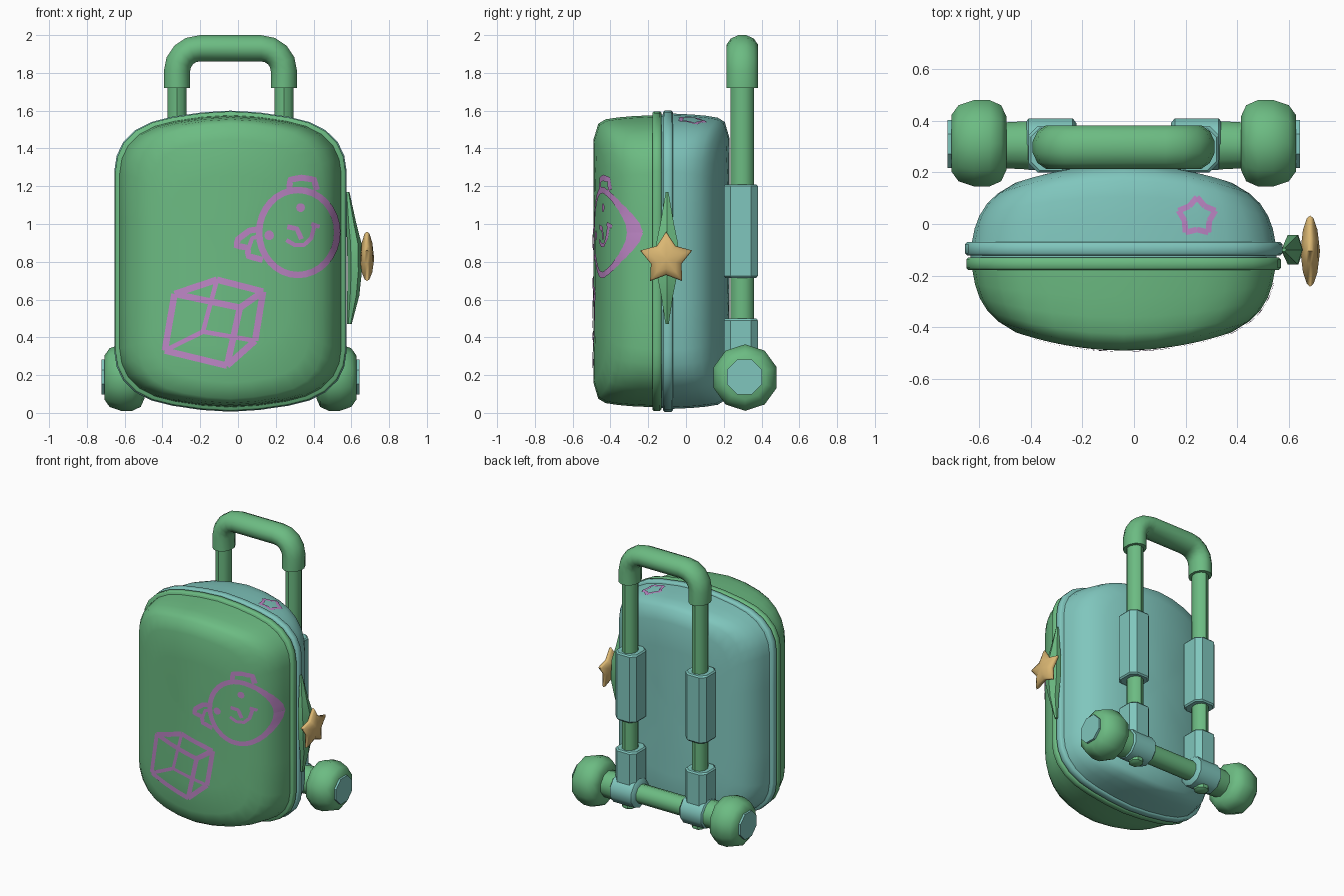
import bpy, bmesh, math
from mathutils import Vector
from mathutils.bvhtree import BVHTree

if "Cube" in bpy.data.objects:
    bpy.data.objects.remove(bpy.data.objects["Cube"])

CX = -0.04          # centre of the case in x
V = Vector


def material(name, rgb):
    m = bpy.data.materials.new(name)
    m.diffuse_color = (*rgb, 1)
    m.use_nodes = True
    m.node_tree.nodes["Principled BSDF"].inputs["Base Color"].default_value = m.diffuse_color
    return m


GREEN = material("green", (0.15, 0.50, 0.225))
TEAL = material("teal", (0.215, 0.565, 0.51))
PINK = material("pink", (0.51, 0.24, 0.56))
GOLD = material("gold", (0.70, 0.47, 0.17))


def finish(bm, name, mat, angle=40):
    """Turn a bmesh into an object, smooth except over sharp edges."""
    bm.normal_update()
    for f in bm.faces:
        f.smooth = True
    for e in bm.edges:
        e.smooth = e.is_boundary or e.calc_face_angle(0) < math.radians(angle)
    me = bpy.data.meshes.new(name)
    bm.to_mesh(me)
    bm.free()
    me.materials.append(mat)
    ob = bpy.data.objects.new(name, me)
    bpy.context.collection.objects.link(ob)
    return ob


def loft(name, rings, mat, angle=40):
    """Skin closed rings; a one-point ring becomes a fan, other ends are capped."""
    bm = bmesh.new()
    rs = [[bm.verts.new(p) for p in r] for r in rings]
    for a, b in zip(rs, rs[1:]):
        n = max(len(a), len(b))
        for i in range(n):
            j = (i + 1) % n
            if len(a) == 1:
                bm.faces.new((a[0], b[j], b[i]))
            elif len(b) == 1:
                bm.faces.new((a[i], a[j], b[0]))
            else:
                bm.faces.new((a[i], a[j], b[j], b[i]))
    for r in (rs[0], rs[-1]):
        if len(r) > 2:
            bm.faces.new(r)
    bmesh.ops.recalc_face_normals(bm, faces=bm.faces)
    return finish(bm, name, mat, angle)


def ellipse(c, u, v, n, phase=0.5):
    return [c + u * math.cos(2 * math.pi * (i + phase) / n)
            + v * math.sin(2 * math.pi * (i + phase) / n) for i in range(n)]


def lathe_x(name, profile, y, z, mat, n, angle=40):
    """Revolve (x, radius) pairs around an axis along x."""
    loft(name, [ellipse(V((x, y, z)), V((0, r, 0)), V((0, 0, r)), n) for x, r in profile], mat, angle)


def prism(name, x, y, levels, mat, n=10):
    """Upright tube from (z, half x, half y) levels."""
    loft(name, [ellipse(V((x, y, z)), V((a, 0, 0)), V((0, b, 0)), n) for z, a, b in levels], mat)


def block(name, x, y, z0, z1, hx, hy, mat, c=0.035):
    """Upright box with chamfered corners and ends."""
    def ring(z, s):
        a, b = hx - s, hy - s
        return [V((x + px, y + py, z)) for px, py in (
            (a, b - c), (a - c, b), (c - a, b), (-a, b - c), (-a, c - b), (c - a, -b), (a - c, -b), (a, c - b))]
    loft(name, [ring(z0, .008), ring(z0 + .01, 0), ring(z1 - .01, 0), ring(z1, .008)], mat, 30)


# Case outline: one quadrant, mirrored four ways
Q = [(1, .3), (1, .6), (.98, .7), (.925, .79), (.82, .87), (.68, .925), (.5, .96), (.25, .988), (0, 1)]
UP = Q + [(-x, z) for x, z in reversed(Q[:-1])]
OUT = UP + [(x, -z) for x, z in reversed(UP)]


def outline(hx, hz, y):
    return [V((CX + x * hx, y(x * hx) if callable(y) else y, .803 + z * hz)) for x, z in OUT]


def shell(name, hx, hz, base, top, mat):
    """Half of the case: a rounded lid bulging across its width."""
    s = 1 if top > base else -1
    rings = [outline(hx, hz, base)]
    for dx, dz, t in ((.012, .005, .35), (.03, .012, .6), (.06, .022, .8), (.1, .045, .92),
                      (.17, .13, 1), (.28, .32, 1), (.42, .55, 1)):
        rings.append(outline(hx - dx, hz - dz, lambda x: base + t * (top - s * .4 * x * x - base)))
    rings.append([V((CX, top, .803))])
    return loft(name, rings, mat, 50)


front = shell("front_shell", .588, .773, -.17, -.49, GREEN)
back = shell("back_shell", .59, .782, -.08, .23, TEAL)


# Rims and the seam between the halves
def rim(name, hx, hz, y0, y1, mat, b=.008):
    loft(name, [outline(hx - b, hz - b, y0), outline(hx, hz, y0 + b),
                outline(hx, hz, y1 - b), outline(hx - b, hz - b, y1)], mat, 50)


rim("front_rim", .61, .793, -.178, -.13, GREEN)
rim("seam", .593, .778, -.14, -.11, TEAL, .002)
rim("back_rim", .615, .797, -.122, -.07, TEAL)

# Handle posts, sleeves and axle brackets on both sides
HX, HY, AY, AZ = .283, .298, .31, .19
for side, s in (("left", -1), ("right", 1)):
    x = CX + s * HX
    prism("handle_post_" + side, x, HY, [(.2, .053, .062), (1.78, .053, .062)], GREEN)
    block("upper_sleeve_" + side, x, .29, .715, 1.21, .085, .09, TEAL)
    block("lower_sleeve_" + side, x, .29, .22, .5, .085, .09, TEAL)
    lathe_x("axle_bracket_" + side, [(x - .1, .085), (x - .085, .105), (x + .085, .105), (x + .1, .085)],
            AY, AZ, TEAL, 10)
    prism("post_foot_" + side, x, AY, [(.065, .035, .035), (.075, .05, .05), (.12, .05, .05)], GREEN, 8)
    # Wheels with hub caps
    W = [(.455, .11), (.475, .155), (.52, .176), (.58, .176), (.64, .155), (.668, .115)]
    lathe_x("wheel_" + side, [(CX + s * a, r) for a, r in W], AY + .003, .187, GREEN, 10, 50)
    lathe_x("hub_cap_" + side, [(CX + s * .64, .1), (CX + s * .683, .1)], AY, AZ, TEAL, 8)
    lathe_x("axle_end_" + side, [(CX + s * .34, .1), (CX + s * .47, .093)], AY - .005, AZ, GREEN, 10)
lathe_x("axle", [(CX - .4, .068), (CX + .4, .068)], AY, AZ, GREEN, 10)

# Grip swept along a U-shaped path
half = [(-HX, 1.72, 0)] + [(-.163 - .12 * math.cos(a), 1.81 + .12 * math.sin(a), a)
                           for a in (math.pi / 2 * i / 4 for i in range(5))]
path = half + [(-x, z, math.pi - a) for x, z, a in reversed(half)]
loft("grip", [ellipse(V((CX + x, HY, z)), V((-math.cos(a), 0, math.sin(a))) * .072, V((0, .087, 0)), 12)
              for x, z, a in path], GREEN, 50)

# Zip pull on the right side with its star charm
loft("zip_pull", [ellipse(V((x, -.1, z)), V((hx, 0, 0)), V((0, hy, 0)), 6, 0) for z, x, hx, hy in (
    (1.17, .58, .01, .008), (1.0, .60, .027, .042), (.9, .615, .038, .066), (.75, .618, .038, .066),
    (.62, .61, .032, .036), (.47, .59, .012, .01))], GREEN, 30)


def star_points(ro, ri):
    return [(r * math.sin(math.pi * i / 5), r * math.cos(math.pi * i / 5))
            for i in range(10) for r in [ri if i % 2 else ro]]


def star_ring(k, x):
    return [V((x, -.105 + k * a, .815 + k * b)) for a, b in star_points(.145, .085)]


loft("star_charm", [[V((.645, -.105, .815))], star_ring(.6, .655), star_ring(.92, .67), star_ring(1, .683),
                    star_ring(.92, .696), star_ring(.6, .711), [V((.721, -.105, .815))]], GOLD, 60)


# Painted doodles: thin ribbons projected on the shells
class Doodle:
    def __init__(self, target, place, ray):
        me = target.data
        self.tree = BVHTree.FromPolygons([v.co for v in me.vertices], [p.vertices for p in me.polygons])
        self.place, self.ray, self.bm = place, V(ray), bmesh.new()

    def vert(self, p):
        hit, n, _, _ = self.tree.ray_cast(self.place(p), self.ray)
        return self.bm.verts.new(hit + n * .005) if hit else None

    def face(self, vs):
        if all(vs):
            f = self.bm.faces.new(vs)
            f.normal_update()
            if f.normal.dot(self.ray) > 0:
                f.normal_flip()

    def stroke(self, pts, w):
        pts = [V(p) for p in pts]
        line = [pts[0]]
        for a, b in zip(pts, pts[1:]):
            k = max(1, round((b - a).length / .018))
            line += [a.lerp(b, (i + 1) / k) for i in range(k)]
        prev = None
        for i, p in enumerate(line):
            t = (line[min(i + 1, len(line) - 1)] - line[max(i - 1, 0)]).normalized()
            n = V((-t.y, t.x)) * w / 2
            row = [self.vert(p + n * k) for k in (1, 0, -1)]
            if prev:
                for k in (0, 1):
                    self.face((prev[k], prev[k + 1], row[k + 1], row[k]))
            prev = row

    def dot(self, c, r):
        ring = [self.vert(V(c) + V((r * math.cos(i * math.pi / 5), r * math.sin(i * math.pi / 5))))
                for i in range(10)]
        self.face(ring)


def front_doodle():
    return Doodle(front, lambda p: V((p[0], -2, p[1])), (0, 1, 0))


# Bear face
d = front_doodle()
d.stroke([(.316 + .205 * math.cos(i * math.pi / 16), .955 + .225 * math.sin(i * math.pi / 16))
          for i in range(33)], .034)
d.stroke([(.27, 1.18), (.275, 1.235), (.335, 1.245), (.4, 1.235), (.415, 1.18)], .032)
d.stroke([(.125, .975), (.06, .965), (.0, .92), (-.01, .885), (.05, .875), (.055, .83), (.13, .81)], .032)
d.stroke([(.055, .87), (.075, .925), (.125, .94)], .022)
d.dot((.164, .94), .026)
d.dot((.33, 1.087), .024)
d.stroke([(.26, .985), (.31, .975), (.335, .92)], .026)
d.stroke([(.255, .915), (.3, .888), (.35, .89), (.385, .925), (.405, 1.0)], .022)
d.stroke([(.385, 1.0), (.43, .985)], .022)
finish(d.bm, "bear_doodle", PINK)

# Cube drawn as a wire box
d = front_doodle()
A, B, C, D = (-.335, .63), (.01, .557), (-.058, .25), (-.386, .33)
E, F, G, H = (-.111, .705), (.132, .642), (.09, .382), (-.185, .43)
for a, b in ((A, B), (B, C), (C, D), (D, A), (A, E), (E, F), (F, B), (F, G), (G, C)):
    d.stroke((a, b), .034)
for a in (E, D, G):
    d.stroke((a, H), .024)
finish(d.bm, "cube_doodle", PINK)

# Star outline on top of the back shell
d = Doodle(back, lambda p: V((.243 + p[0], .028 + p[1], 3)), (0, 0, -1))
pts = star_points(.075, .05)
for i in range(10):
    d.stroke((pts[i], pts[(i + 1) % 10]), .022)
finish(d.bm, "star_doodle", PINK)
